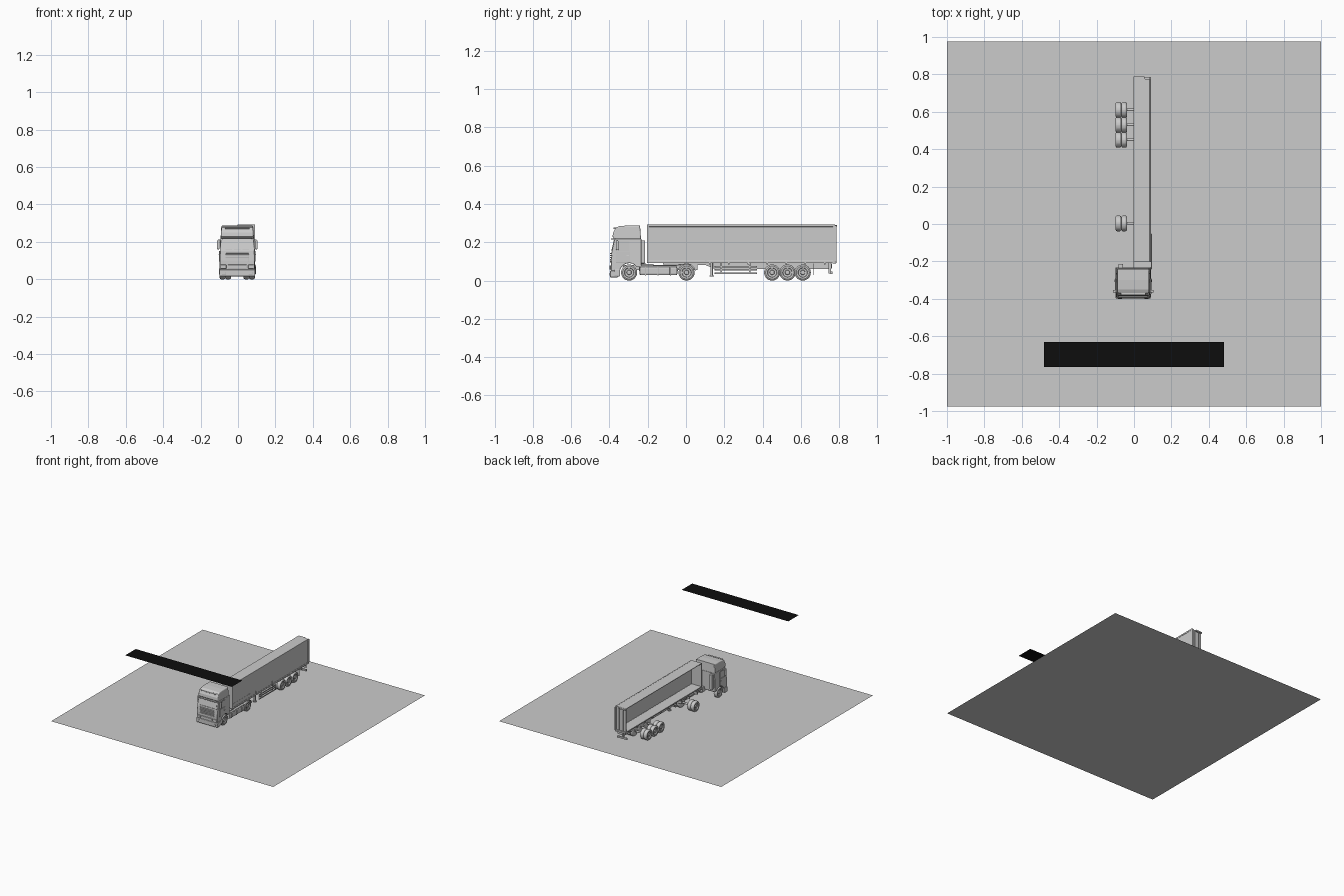
import bpy, bmesh, math
from mathutils import Vector, Matrix

if "Cube" in bpy.data.objects:
    bpy.data.objects.remove(bpy.data.objects["Cube"])

CX = -0.004          # the truck sits slightly left of the ground centre
WR = 0.042           # wheel radius
parts = []


def finish(name, bm, shift=CX, smooth=True):
    bmesh.ops.recalc_face_normals(bm, faces=bm.faces[:])
    bmesh.ops.translate(bm, vec=(shift, 0, 0), verts=bm.verts[:])
    me = bpy.data.meshes.new(name)
    bm.to_mesh(me)
    bm.free()
    ob = bpy.data.objects.new(name, me)
    bpy.context.collection.objects.link(ob)
    if smooth:
        parts.append(ob)
    return ob


def box(name, x, y, z, bevel=0.0):
    bm = bmesh.new()
    bmesh.ops.create_cube(bm, size=1)
    for v in bm.verts:
        v.co = Vector((a + (b - a) * (c + 0.5) for (a, b), c in zip((x, y, z), v.co)))
    if bevel:
        bmesh.ops.bevel(bm, geom=bm.edges[:], offset=bevel, segments=2, profile=0.5, affect='EDGES')
    return finish(name, bm)


def pair(name, x, y, z, bevel=0.0):
    box(name + "_right", x, y, z, bevel)
    box(name + "_left", (-x[1], -x[0]), y, z, bevel)


def prism(name, pts, x0, x1, shape=None, bevel=0.0):
    # extrude a y-z profile along x, optionally reshaping the points
    bm = bmesh.new()
    f = bm.faces.new([bm.verts.new((x0, y, z)) for y, z in pts])
    r = bmesh.ops.extrude_face_region(bm, geom=[f])
    bmesh.ops.translate(bm, vec=(x1 - x0, 0, 0), verts=[g for g in r['geom'] if isinstance(g, bmesh.types.BMVert)])
    if shape:
        for v in bm.verts:
            v.co = shape(v.co)
    if bevel:
        edges = [e for e in bm.edges if abs(e.verts[0].co.x - e.verts[1].co.x) < 0.03]
        bmesh.ops.bevel(bm, geom=edges, offset=bevel, segments=3, profile=0.5, affect='EDGES')
    return finish(name, bm)


def lathe(name, profile, y, z, n=32):
    # spin an (x, radius) profile about the x axis
    bm = bmesh.new()
    rings = []
    for x, r in profile:
        rings.append([bm.verts.new((x, y + r * math.cos(2 * math.pi * i / n),
                                    z + r * math.sin(2 * math.pi * i / n))) for i in range(n)])
    for a, b in zip(rings, rings[1:]):
        for i in range(n):
            j = (i + 1) % n
            bm.faces.new((a[i], a[j], b[j], b[i]))
    bm.faces.new(rings[0])
    bm.faces.new(rings[-1])
    return finish(name, bm)


def wheel(name, y, side, xo, w):
    # tyre with a recessed rim and hub; xo is the outer face
    prof = [(w, .022), (w, .034), (w - .003, .039), (w - .008, WR), (.008, WR), (.003, .039),
            (0, .034), (.001, .025), (.008, .023), (.010, .013), (.003, .011), (.002, .005)]
    lathe(name, [(side * (xo - d), r) for d, r in prof], y, WR)


# ground sheet and overhead panel
def sheet(name, x, y0, y1, z):
    bm = bmesh.new()
    bm.faces.new([bm.verts.new(p) for p in ((-x, y0, z), (x, y0, z), (x, y1, z), (-x, y1, z))])
    return finish(name, bm, 0, False)


sheet("ground_sheet", 1.0, -0.975, 0.975, 0)
panel = sheet("overhead_panel", 0.48, -0.765, -0.63, 0.595)
black = bpy.data.materials.new("black")
black.diffuse_color = (0.004, 0.004, 0.004, 1)
black.use_nodes = True
black.node_tree.nodes["Principled BSDF"].inputs["Base Color"].default_value = black.diffuse_color
panel.data.materials.append(black)

# cab shell with wheel arches in the profile
arch = [(-0.297 + .049 * math.cos(math.radians(a)), .042 + .049 * math.sin(math.radians(a)))
        for a in range(35, 196, 16)]
cab = [(-.232, .07)] + arch + [(-.347, .022), (-.386, .022), (-.392, .04), (-.392, .10), (-.388, .15),
                               (-.373, .218), (-.232, .218)]


def narrow(co):
    t = max(0, (co.z - .15) / .14)
    f = max(0, (-.36 - co.y) / .03)
    return Vector((co.x * (1 - .10 * t - .03 * f), co.y, co.z))


prism("cab_shell", cab, -.095, .095, narrow, .004)
roof = [(-.235, .215), (-.372, .215), (-.384, .228), (-.381, .25), (-.368, .276), (-.35, .284),
        (-.30, .288), (-.24, .288)]
prism("cab_roof", roof, -.094, .094, narrow, .007)

# cab front details
box("sun_visor", (-.078, .078), (-.392, -.372), (.214, .221), .002)
box("roof_slot", (-.065, .065), (-.380, -.368), (.270, .277), .001)
prism("windscreen", [(-.3895, .156), (-.3765, .213), (-.372, .213), (-.385, .156)], -.08, .08)
for i in range(5):
    z = .095 + i * .011
    box(f"grille_slat_{i}", (-.062, .062), (-.397, -.385), (z, z + .006), .001)
box("front_bumper", (-.096, .096), (-.397, -.355), (.016, .052), .005)
box("bumper_step", (-.05, .05), (-.399, -.385), (.058, .078), .002)
pair("headlight", (.058, .090), (-.397, -.38), (.056, .078), .003)
pair("fog_light", (.06, .082), (-.400, -.39), (.026, .040), .002)
for i in (-1, 0, 1):
    box(f"wiper_{i + 1}", (i * .045 - .018, i * .045 + .018), (-.392, -.386), (.158, .161))

# cab sides
pair("side_window", (.089, .0935), (-.362, -.295), (.155, .207))
pair("door_panel", (.093, .0965), (-.366, -.292), (.095, .152), .001)
pair("door_handle", (.095, .099), (-.312, -.297), (.128, .133), .001)
pair("mirror_head", (.095, .108), (-.366, -.352), (.160, .208), .003)
pair("mirror_arm", (.080, .104), (-.364, -.356), (.208, .213))
pair("entry_step", (.075, .097), (-.375, -.345), (.024, .058), .002)
box("air_intake", (-.080, -.055), (-.236, -.214), (.09, .21), .003)
box("front_axle", (-.07, .07), (-.304, -.29), (.035, .049))

# tractor frame, only the right half exists
box("tractor_rail", (.028, .042), (-.33, .06), (.055, .082))
box("tractor_deck", (.002, .085), (-.232, -.17), (.078, .086))
box("cab_mount", (.002, .07), (-.245, -.21), (.05, .09))
box("side_tank", (.048, .097), (-.243, -.045), (.028, .072), .008)
box("tank_cover", (.045, .099), (-.243, -.05), (.070, .080), .003)
for i in range(3):
    box(f"tank_band_{i}", (.05, .099), (-.215 + i * .065, -.209 + i * .065), (.027, .074), .002)
box("coupling_plate", (.002, .04), (-.04, .05), (.082, .092), .003)
for i, y in enumerate((-.15, -.05, .05)):
    box(f"tractor_crossbar_{i}", (.002, .03), (y, y + .01), (.058, .078))
fender = [(.003 + r * math.cos(math.radians(a)), WR + r * math.sin(math.radians(a)))
          for r, seq in ((.048, range(10, 171, 16)), (.046, range(170, 9, -16))) for a in seq]
prism("rear_fender", fender, .036, .096)

# trailer body: right half shell, open along the centre line
box("trailer_side", (.089, .093), (-.2, .775), (.093, .291), .001)
box("trailer_roof", (.001, .093), (-.2, .775), (.287, .292), .001)
box("trailer_front", (.001, .092), (-.2, -.194), (.095, .29))
box("trailer_rear_door", (.001, .092), (.768, .775), (.095, .29))
box("trailer_floor", (.001, .091), (-.2, .775), (.095, .103))
box("lower_rail", (.088, .095), (-.2, .778), (.091, .104), .001)
box("upper_rail", (.088, .095), (-.2, .778), (.281, .293), .001)
box("side_trim", (.092, .0945), (-.198, .04), (.130, .134))
box("front_post", (.086, .095), (-.203, -.192), (.092, .292), .001)
box("rear_post", (.086, .095), (.768, .787), (.10, .288), .001)
box("rear_header", (.001, .06), (.77, .788), (.281, .291), .001)
box("rear_sill", (.001, .093), (.765, .785), (.09, .104), .001)
for i in range(2):
    box(f"door_bar_{i}", (.025 + i * .035, .029 + i * .035), (.774, .781), (.1, .285))
for i, y in enumerate((.10, .31, .54)):
    box(f"side_lock_{i}", (.092, .096), (y, y + .007), (.1, .125))

# trailer underframe
prism("trailer_rail", [(-.12, .094), (-.12, .084), (.10, .082), (.15, .06), (.75, .06), (.75, .094)], .028, .040)
for i in range(7):
    y = .12 + i * .1
    box(f"underframe_crossbar_{i}", (.001, .088), (y, y + .008), (.084, .095))
box("landing_leg", (.055, .067), (.128, .140), (.025, .092), .001)
box("landing_foot", (.048, .074), (.122, .146), (.02, .026))
box("landing_brace", (.001, .06), (.131, .137), (.06, .066))
for i, z in enumerate((.034, .052, .068)):
    box(f"side_guard_{i}", (.084, .089), (.15, .37), (z, z + .009), .001)
for i, y in enumerate((.18, .33)):
    box(f"guard_post_{i}", (.079, .084), (y, y + .008), (.034, .094))
box("rear_bumper", (.001, .088), (.755, .766), (.034, .048), .001)
box("bumper_bracket", (.035, .05), (.745, .757), (.036, .092))
box("rear_lamp_board", (.04, .088), (.757, .762), (.062, .09), .001)
box("mud_flap", (.04, .09), (.665, .668), (.03, .09))

# wheels: single at the front, doubled elsewhere
for side, sname in ((1, "right"), (-1, "left")):
    wheel(f"front_wheel_{sname}", -.297, side, .094, .032)
    for n, y in enumerate((.003, .45, .53, .61)):
        wheel(f"outer_wheel_{n}_{sname}", y, side, .095, .031)
        wheel(f"inner_wheel_{n}_{sname}", y, side, .064, .031)
for n, y in enumerate((.003, .45, .53, .61)):
    lathe(f"axle_{n}", [(-.07, .007), (.07, .007)], y, WR, 12)
    box(f"axle_hanger_{n}", (.028, .036), (y - .012, y + .012), (.04, .075))

# smooth shading with sharp edges kept
for ob in bpy.context.view_layer.objects:
    ob.select_set(ob in parts)
bpy.context.view_layer.objects.active = parts[0]
bpy.ops.object.shade_smooth_by_angle(angle=math.radians(30))
